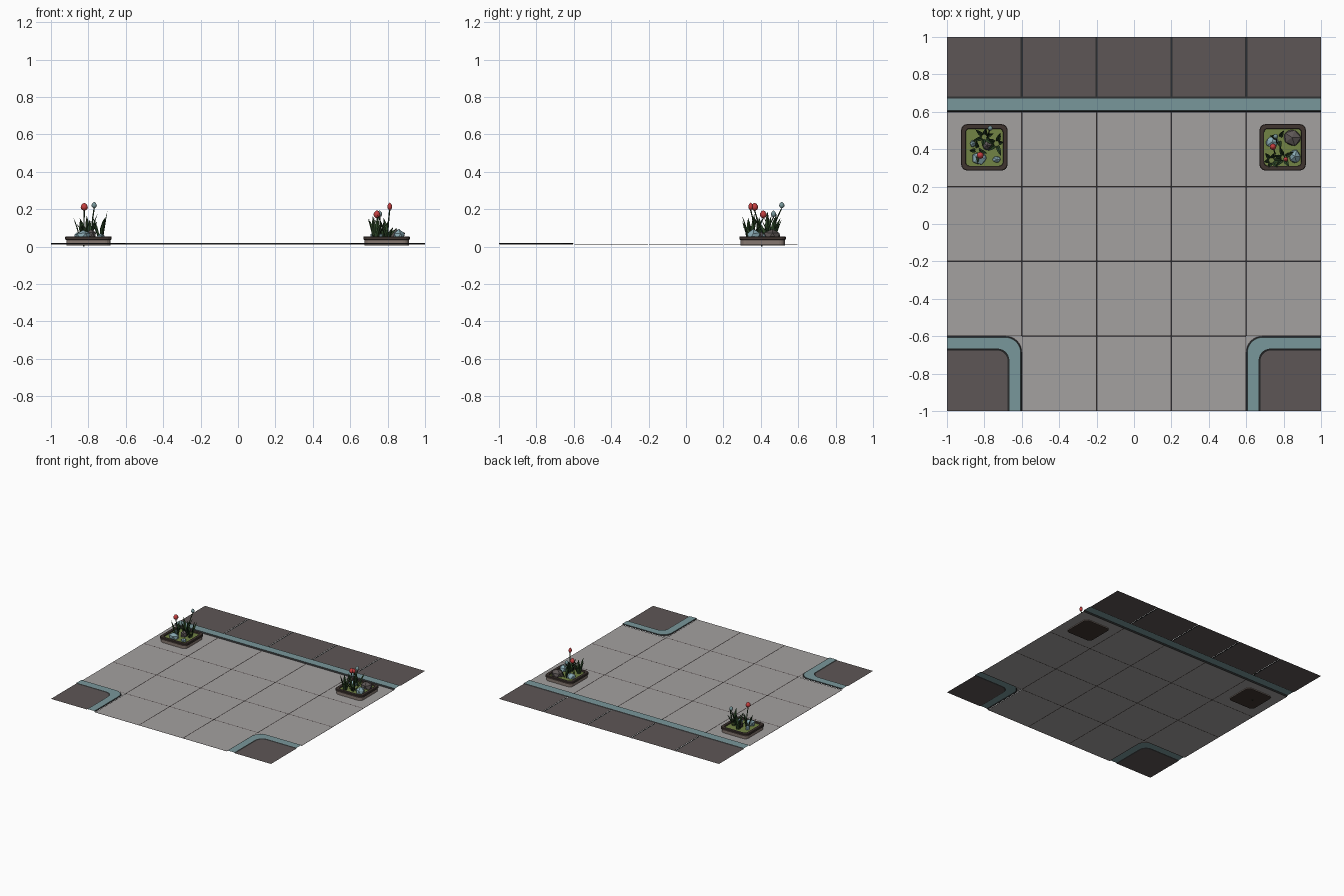
import bpy, bmesh, math, random
from mathutils import Vector

if "Cube" in bpy.data.objects:
    bpy.data.objects.remove(bpy.data.objects["Cube"])

random.seed(4)
COL = {
    "paving_grey": (0.37, 0.355, 0.35), "asphalt_brown": (0.11, 0.094, 0.092),
    "curb_teal": (0.19, 0.31, 0.325), "seam_dark": (0.025, 0.027, 0.028),
    "rim_brown": (0.05, 0.035, 0.03), "pot_taupe": (0.24, 0.19, 0.165),
    "moss_green": (0.17, 0.23, 0.06), "leaf_green": (0.025, 0.06, 0.02),
    "tulip_red": (0.55, 0.05, 0.05), "stone_blue": (0.25, 0.40, 0.45)}
MATS = {}
for n, c in COL.items():
    MATS[n] = bpy.data.materials.new(n)
    MATS[n].diffuse_color = (*c, 1)


class Part:
    """Collects faces with named materials, then becomes one object."""
    def __init__(self, name, *mats):
        self.name, self.mats, self.bm = name, mats, bmesh.new()

    def face(self, pts, mat=0, up=False):
        f = self.bm.faces.new([self.bm.verts.new(p) for p in pts])
        f.material_index = mat
        f.normal_update()
        if up and f.normal.z < 0:
            f.normal_flip()

    def rect(self, x0, x1, y0, y1, z, mat=0):
        self.face([(x0, y0, z), (x1, y0, z), (x1, y1, z), (x0, y1, z)], mat, True)

    def loft(self, loops, mats, closed=True, up=False):
        for a, b, m in zip(loops, loops[1:], mats):
            n = len(a)
            for i in range(n if closed else n - 1):
                j = (i + 1) % n
                pts = []
                for p in (a[i], a[j], b[j], b[i]):
                    if not any((Vector(p) - Vector(q)).length < 1e-5 for q in pts):
                        pts.append(p)
                if len(pts) > 2:
                    self.face(pts, m, up)

    def done(self, smooth=False, recalc=False):
        bmesh.ops.remove_doubles(self.bm, verts=self.bm.verts, dist=1e-5)
        if recalc:
            bmesh.ops.recalc_face_normals(self.bm, faces=self.bm.faces)
        me = bpy.data.meshes.new(self.name)
        self.bm.to_mesh(me)
        self.bm.free()
        for m in self.mats:
            me.materials.append(MATS[m])
        ob = bpy.data.objects.new(self.name, me)
        bpy.context.collection.objects.link(ob)
        if smooth:
            me.shade_smooth()
        return ob


FZ, AZ, CZ = 0.013, 0.015, 0.02   # paving, asphalt and curb heights
CUTS = (-1, -0.6, -0.2, 0.2, 0.6, 1)

# paving slabs with thin seams; front corner cells are left for the curbs
p = Part("paving", "paving_grey", "asphalt_brown")
g = 0.004
for i in range(5):
    for j in range(4):
        if j == 0 and i in (0, 4):
            continue
        x0, x1, y0, y1 = CUTS[i], CUTS[i + 1], CUTS[j], CUTS[j + 1]
        o = [(x0, y0, FZ - .002), (x1, y0, FZ - .002), (x1, y1, FZ - .002), (x0, y1, FZ - .002)]
        q = [(x0 + g, y0 + g, FZ), (x1 - g, y0 + g, FZ), (x1 - g, y1 - g, FZ), (x0 + g, y1 - g, FZ)]
        p.loft([o, q], [1], up=True)
        p.face(q, 0, True)
p.done()

# back road slabs
p = Part("back_road", "asphalt_brown", "seam_dark")
for i in range(5):
    x0, x1 = CUTS[i], CUTS[i + 1]
    l, r = (x0 + .006 if i else x0), (x1 - .006 if i < 4 else x1)
    p.rect(l, r, 0.683, 1, AZ)
    if i:
        p.rect(x0 - .006, x0 + .006, 0.683, 1, AZ - .002, 1)
p.done()

# back curb strip with dark edges
p = Part("back_curb", "curb_teal", "seam_dark")
prof = [(.6, FZ - .002), (.608, CZ), (.672, CZ), (.683, AZ)]
p.loft([[(-1, y, z), (1, y, z)] for y, z in prof], [1, 0, 1], closed=False, up=True)
p.done()

# rounded corner curbs with road patches, mirrored left and right
def corner_line(s, d, r, z):
    c = -0.6 - d
    pts = [(-1, c)]
    for k in range(9):
        a = math.pi / 2 * (1 - k / 8)
        pts.append((c - r + r * math.cos(a), c - r + r * math.sin(a)))
    pts.append((c, -1))
    return [(s * x, y, z) for x, y in pts]

for s, side in ((1, "left"), (-1, "right")):
    p = Part(side + "_corner_curb", "curb_teal", "seam_dark", "asphalt_brown", "paving_grey")
    loops = [corner_line(s, *a) for a in ((0, 0, FZ), (0, .085, FZ), (.006, .082, CZ),
                                          (.066, .065, CZ), (.075, .06, AZ))]
    p.loft(loops, [3, 1, 0, 1], closed=False, up=True)
    p.face(loops[-1] + [(-s, -1, AZ)], 2, True)
    p.done()


# planter boxes
def round_square(cx, cy, h, r, z):
    pts = []
    for q in range(4):
        sx, sy = ((1, 1), (-1, 1), (-1, -1), (1, -1))[q]
        for k in range(5):
            a = math.pi / 2 * (q + k / 4)
            pts.append((cx + sx * (h - r) + r * math.cos(a), cy + sy * (h - r) + r * math.sin(a), z))
    return pts

def planter(name, cx, cy):
    p = Part(name + "_planter", "pot_taupe", "rim_brown", "moss_green")
    secs = [(.118, .03, .006), (.118, .03, .036), (.124, .032, .038), (.124, .032, .052),
            (.121, .03, .055), (.101, .02, .055), (.099, .02, .046)]
    loops = [round_square(cx, cy, *s) for s in secs]
    p.loft(loops, [0, 1, 1, 1, 1, 1])
    p.face(loops[0][::-1], 1)
    p.face(loops[-1], 2)
    p.done(recalc=True)


# rough low-poly stones
def stone(name, mat, loc, size, sub=1):
    p = Part(name, mat)
    bmesh.ops.create_icosphere(p.bm, subdivisions=sub, radius=1)
    for v in p.bm.verts:
        v.co *= random.uniform(.88, 1.05)
        v.co = Vector(loc) + Vector([a * b for a, b in zip(v.co, size)])
    p.done()


# folded blade leaves fanning out of one base
def leaves(name, cx, cy, specs):
    p = Part(name, "leaf_green")
    for ang, lean, h, w in specs:
        a = math.radians(ang)
        d, n = Vector((math.cos(a), math.sin(a), 0)), Vector((-math.sin(a), math.cos(a), 0))
        rows = []
        for t, wf in ((0, .5), (.25, .9), (.5, 1), (.75, .7), (1, 0)):
            c = Vector((cx, cy, .044)) + d * (.012 + lean * t ** 1.6) + Vector((0, 0, h * t))
            rows.append([tuple(c + n * w * wf), tuple(c + d * w * wf * .5), tuple(c - n * w * wf)])
        p.loft(rows, [0] * 4, closed=False)
    p.done()


# tulip: bent stem and egg-shaped bud
def tulip(name, mat, foot, top, r=.017, h=.042):
    p = Part(name, "leaf_green", mat)
    foot, top = Vector(foot), Vector(top)
    ring = lambda c, rad: [(c.x + rad * math.cos(k * math.pi / 4),
                            c.y + rad * math.sin(k * math.pi / 4), c.z) for k in range(8)]
    stem = []
    for k in range(5):
        t = k / 4
        c = foot.lerp(top, t)
        c.xy = foot.xy.lerp(top.xy, t ** 1.7)
        stem.append(ring(c, .0035))
    p.loft(stem, [0] * 4)
    bud = [ring(top + Vector((0, 0, h * t)), r * f) for t, f in
           ((0, .15), (.12, .65), (.35, 1), (.6, .95), (.85, .6), (1, .12))]
    p.loft(bud, [1] * 5)
    p.face(bud[-1], 1)
    p.face(stem[0][::-1], 0)
    p.done(smooth=True, recalc=True)


# left planter and its plants
planter("left", -.80, .41)
stone("left_blue_stone", "stone_blue", (-.828, .352, .055), (.046, .038, .036))
stone("left_small_stone", "stone_blue", (-.735, .345, .05), (.024, .02, .02))
stone("left_grey_stone", "asphalt_brown", (-.785, .42, .06), (.03, .03, .035))
stone("left_back_stone", "stone_blue", (-.862, .43, .055), (.016, .022, .024))
tulip("left_red_tulip", "tulip_red", (-.825, .405, 0), (-.822, .367, .192), .019)
tulip("left_blue_tulip", "curb_teal", (-.785, .46, .04), (-.769, .512, .205), .014, .034)
leaves("left_back_leaves", -.80, .465, [(20, .04, .13, .011), (80, .035, .1, .012), (140, .05, .11, .011),
       (200, .06, .08, .011), (260, .04, .12, .011), (320, .05, .09, .012)])
leaves("left_side_leaves", -.735, .43, [(10, .025, .145, .011), (70, .05, .11, .012), (150, .04, .12, .011),
       (220, .05, .09, .012), (290, .06, .11, .011)])
leaves("left_front_leaves", -.835, .395, [(100, .04, .1, .01), (185, .035, .115, .011), (270, .06, .07, .01),
       (340, .04, .1, .01)])

# right planter and its plants
planter("right", .795, .41)
stone("right_grey_stone", "asphalt_brown", (.845, .462, .055), (.054, .05, .042))
stone("right_blue_stone", "stone_blue", (.86, .36, .052), (.036, .042, .046))
stone("right_teal_stone", "stone_blue", (.738, .438, .052), (.038, .034, .03))
tulip("right_red_tulip", "tulip_red", (.755, .375, .04), (.743, .413, .152), .018)
tulip("right_tall_tulip", "tulip_red", (.80, .37, .04), (.811, .346, .195), .013, .04)
tulip("right_blue_tulip", "curb_teal", (.765, .43, .04), (.757, .468, .158), .014, .034)
leaves("right_front_leaves", .735, .34, [(0, .05, .08, .012), (70, .03, .12, .011), (130, .04, .1, .011),
       (190, .03, .11, .011), (250, .03, .12, .011), (310, .04, .09, .011)])
leaves("right_middle_leaves", .80, .355, [(30, .05, .06, .011), (110, .05, .11, .011), (170, .045, .13, .011),
       (230, .05, .08, .011), (300, .045, .06, .011)])
leaves("right_back_leaves", .775, .455, [(60, .04, .09, .011), (160, .04, .11, .011), (280, .04, .1, .011)])

for m in bpy.data.materials:
    if m.users and not m.is_grease_pencil:
        m.use_nodes = True
        m.node_tree.nodes["Principled BSDF"].inputs["Base Color"].default_value = m.diffuse_color
